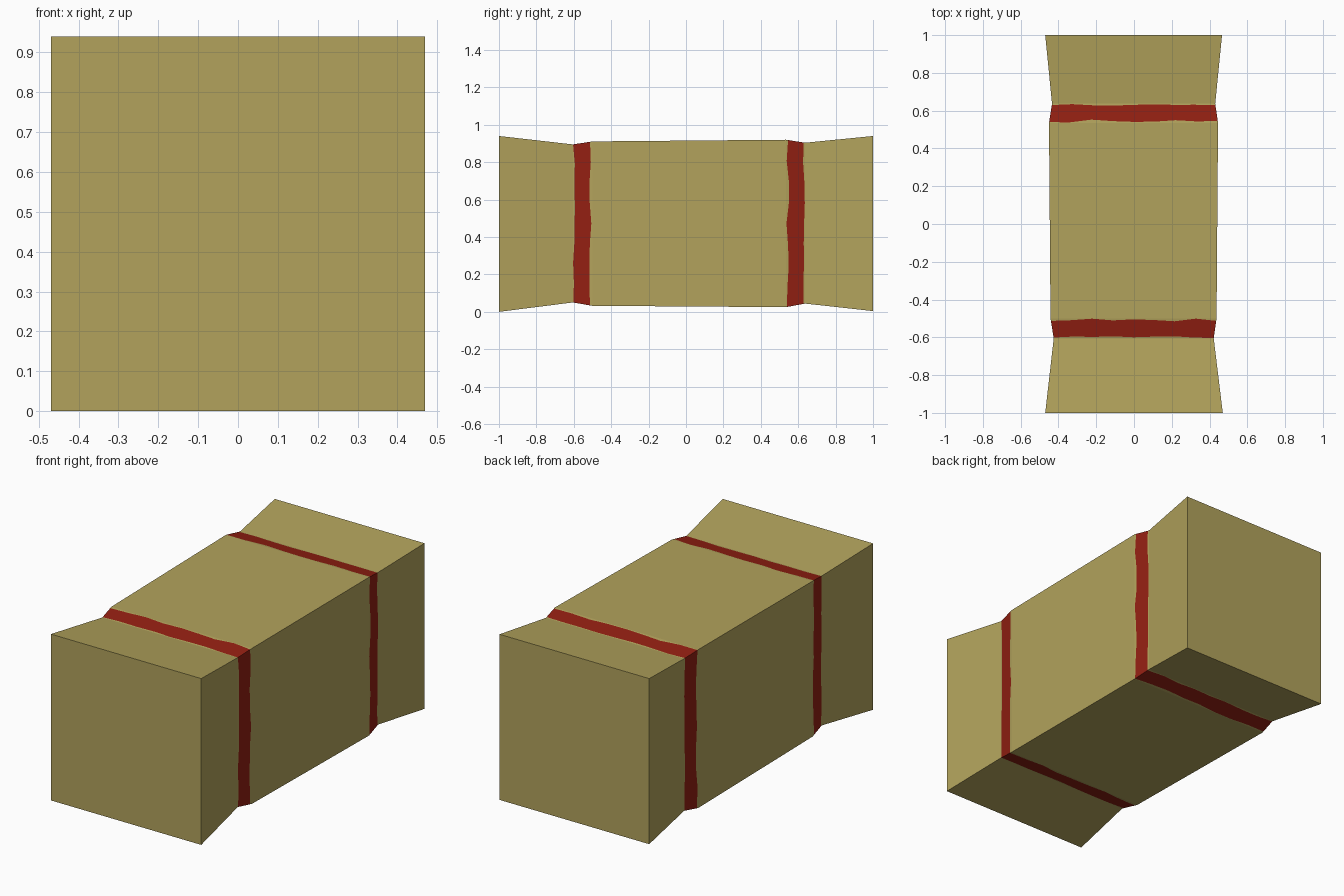
import bpy, bmesh, random

if "Cube" in bpy.data.objects:
    bpy.data.objects.remove(bpy.data.objects["Cube"])

random.seed(4)

def material(name, rgb):
    m = bpy.data.materials.new(name)
    m.diffuse_color = (*rgb, 1)
    m.use_nodes = True
    m.node_tree.nodes["Principled BSDF"].inputs["Base Color"].default_value = m.diffuse_color
    return m

straw = material("straw yellow", (0.445, 0.365, 0.107))
red = material("red twine", (0.29, 0.014, 0.006))

# Body stations: y, x min, x max, z min, z max
STATIONS = [
    (-1.0, -0.47, 0.47, 0.0, 0.94),
    (-0.605, -0.425, 0.422, 0.05, 0.895),
    (-0.50, -0.442, 0.437, 0.032, 0.911),
    (0.535, -0.45, 0.445, 0.025, 0.92),
    (0.637, -0.434, 0.43, 0.044, 0.904),
    (1.0, -0.47, 0.466, 0.004, 0.94),
]
N = 8  # segments per side


def section(y):
    """Rectangle limits of the body at a given y."""
    for a, b in zip(STATIONS, STATIONS[1:]):
        if y <= b[0]:
            t = (y - a[0]) / (b[0] - a[0])
            return [p + (q - p) * t for p, q in zip(a[1:], b[1:])]
    return STATIONS[-1][1:]


def outline(y, wobble):
    """Points around the body; twine edges wander a little along y."""
    pts = []
    for side in range(4):
        for i in range(N):
            t = i / N
            yy = y + random.uniform(-wobble, wobble)
            x0, x1, z0, z1 = section(yy)
            u, v = [(t, 0), (1, t), (1 - t, 1), (0, 1 - t)][side]
            pts.append((x0 + (x1 - x0) * u, yy, z0 + (z1 - z0) * v))
    return pts


# Rings along the bale: straight creases plus wandering twine edges
RINGS = [(-1.0, 0), (-0.605, 0), (-0.599, 0.005), (-0.509, 0.008), (-0.50, 0),
         (0.535, 0), (0.545, 0.008), (0.631, 0.005), (0.637, 0), (1.0, 0)]
TWINE = {2, 6}

bm = bmesh.new()
rings = [[bm.verts.new(p) for p in outline(y, w)] for y, w in RINGS]
for k, (a, b) in enumerate(zip(rings, rings[1:])):
    for i in range(4 * N):
        j = (i + 1) % (4 * N)
        f = bm.faces.new((a[i], a[j], b[j], b[i]))
        f.material_index = 1 if k in TWINE else 0
bm.faces.new(rings[0])
bm.faces.new(rings[-1])
bmesh.ops.recalc_face_normals(bm, faces=bm.faces[:])

mesh = bpy.data.meshes.new("straw_bale")
bm.to_mesh(mesh)
bm.free()
mesh.materials.append(straw)
mesh.materials.append(red)
bale = bpy.data.objects.new("straw_bale", mesh)
bpy.context.collection.objects.link(bale)
